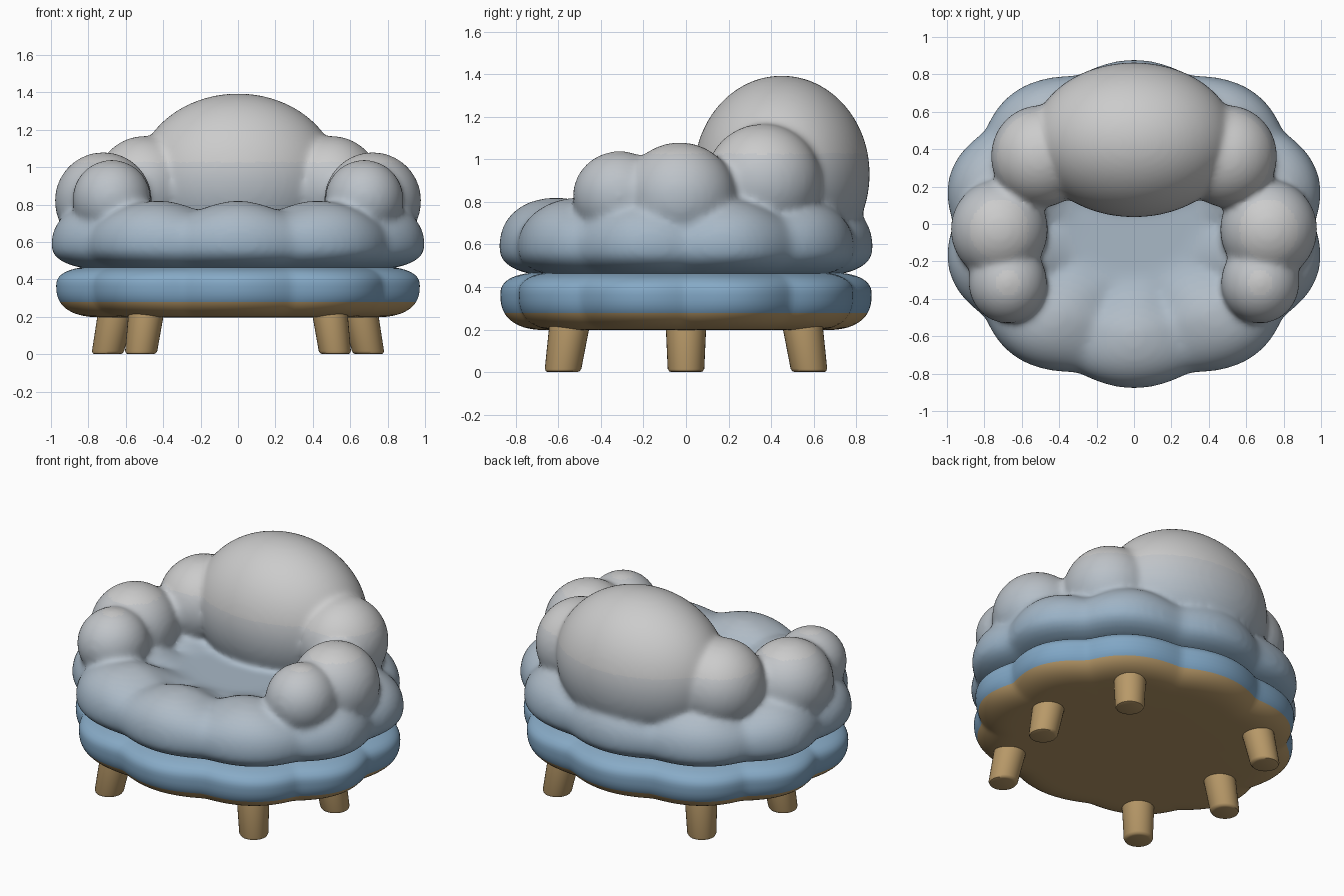
import bpy, bmesh
from math import sin, cos, pi, sqrt, radians
from mathutils import Matrix, Vector

if "Cube" in bpy.data.objects:
    bpy.data.objects.remove(bpy.data.objects["Cube"])

mats = {}


def material(name, rgb):
    if name not in mats:
        mats[name] = bpy.data.materials.new(name)
        mats[name].diffuse_color = (*rgb, 1)
    return mats[name]


WOOD = (0.48, 0.32, 0.14)
STOPS = [(0.25, (0.18, 0.35, 0.54)), (0.45, (0.25, 0.41, 0.57)),
         (0.6, (0.34, 0.45, 0.56)), (0.8, (0.45, 0.51, 0.57)), (1.1, (0.58, 0.58, 0.585))]
BANDS = 40


def gradient(z):
    for (z0, a), (z1, b) in zip(STOPS, STOPS[1:]):
        if z <= z1:
            return Vector(a).lerp(Vector(b), (z - z0) / (z1 - z0))
    return Vector(STOPS[-1][1])


def paint(ob, wood_below=0.0):
    # blue to grey by height, wood colour on the underside
    z0, z1 = STOPS[0][0], STOPS[-1][0]
    ob.data.materials.clear()
    for i in range(BANDS + 1):
        ob.data.materials.append(material(f"fabric_{i}", gradient(z0 + (z1 - z0) * i / BANDS)))
    ob.data.materials.append(material("wood", WOOD))
    for p in ob.data.polygons:
        i = round((p.center.z - z0) / (z1 - z0) * BANDS)
        p.material_index = BANDS + 1 if p.center.z < wood_below else min(max(i, 0), BANDS)


def finish(name, bm):
    bmesh.ops.recalc_face_normals(bm, faces=bm.faces)
    me = bpy.data.meshes.new(name)
    bm.to_mesh(me)
    bm.free()
    me.shade_smooth()
    ob = bpy.data.objects.new(name, me)
    bpy.context.collection.objects.link(ob)
    return ob


def select(obs):
    bpy.ops.object.select_all(action='DESELECT')
    for ob in obs:
        ob.select_set(True)
    bpy.context.view_layer.objects.active = obs[0]


def loft(name, rings):
    # skin a stack of closed rings and cap both ends
    bm = bmesh.new()
    loops = [[bm.verts.new(p) for p in ring] for ring in rings]
    n = len(loops[0])
    for a, b in zip(loops, loops[1:]):
        for i in range(n):
            j = (i + 1) % n
            bm.faces.new((a[i], a[j], b[j], b[i]))
    bm.faces.new(loops[0])
    bm.faces.new(loops[-1])
    return finish(name, bm)


def cushion(name, a, b, profile, dip):
    # ten-lobed cushion: profile is (radius fraction, z, top weight)
    n = 240
    rings = []
    for f, z, w in profile:
        ring = []
        for k in range(n):
            t = 2 * pi * k / n
            notch = 1 - sqrt(cos(5 * (t - pi / 2)) ** 2 + 0.01)
            r = f * (1 - 0.06 * notch * f + 0.02 * sin(2 * t) ** 2)
            ring.append((a * r * cos(t), b * r * sin(t), z - dip * notch * w))
        rings.append(ring)
    return loft(name, rings)


def rim(fc, zc, up, down, power, steps=28):
    # full rounded outer edge from the crest round to the underside
    out = []
    for i in range(steps + 1):
        t = pi / 2 - pi * i / steps
        s, c = sin(t), max(cos(t), 0)
        h = abs(s) ** power * (up if s > 0 else -down)
        out.append((fc + (1 - fc) * c ** power, zc + h, max(s, 0)))
    return out


def puff(name, c, r):
    bm = bmesh.new()
    m = Matrix.Translation(c) @ Matrix.Diagonal((*r, 1))
    bmesh.ops.create_uvsphere(bm, u_segments=64, v_segments=40, radius=1, matrix=m)
    return finish(name, bm)


# base cushion with wooden underside
base_profile = [(f, 0.47, 0) for f in (0.02, 0.4)] + rim(0.74, 0.365, 0.105, 0.168, 0.8) + \
               [(0.4, 0.197, 0), (0.02, 0.197, 0)]
paint(cushion("base", 0.998, 0.872, base_profile, 0.0), 0.275)

# seat cushion with a raised rim and sunken middle
hollow = []
for i in range(30):
    f = 0.01 + 0.67 * i / 30
    u = min(max((f - 0.28) / 0.4, 0), 1)
    v = min(max((f - 0.30) / 0.25, 0), 1)
    hollow.append((f, 0.70 + 0.12 * u * u * (3 - 2 * u), v * v * (3 - 2 * v)))
seat_profile = hollow + rim(0.68, 0.58, 0.24, 0.13, 0.88) + [(0.3, 0.45, 0), (0.01, 0.45, 0)]
seat = cushion("upholstery", 1.025, 0.878, seat_profile, 0.055)

# backrest puffs and two puffs per armrest
puffs = [puff("backrest", (0, 0.45, 0.93), (0.545, 0.414, 0.464))]
for s in (-1, 1):
    puffs += [puff("back_side", (s * 0.5, 0.362, 0.895), (0.265, 0.273, 0.272)),
              puff("arm_rear", (s * 0.72, -0.03, 0.82), (0.26, 0.267, 0.26)),
              puff("arm_front", (s * 0.675, -0.312, 0.828), (0.21, 0.22, 0.211))]

# fuse seat, back and arms into one soft form
select([seat] + puffs)
bpy.ops.object.join()
rem = seat.modifiers.new("fuse", 'REMESH')
rem.mode, rem.voxel_size, rem.use_smooth_shade = 'VOXEL', 0.017, True
sm = seat.modifiers.new("soften", 'SMOOTH')
sm.factor, sm.iterations = 0.5, 16
for m in ("fuse", "soften"):
    bpy.ops.object.modifier_apply(modifier=m)
seat.data.shade_smooth()
paint(seat)

# six splayed legs
leg_rings = [(0, 0.068), (0.004, 0.079), (0.016, 0.086), (0.3, 0.099)]
for x, y, name in ((0.52, -0.58, "front"), (0.698, 0, "middle"), (0.52, 0.58, "back")):
    for s, side in ((-1, "left"), (1, "right")):
        out = Vector((s * x, y)).normalized() * 0.2
        leg = loft(f"{name}_{side}_leg", [
            [(s * x - out.x * z + r * cos(2 * pi * k / 32),
              y - out.y * z + r * sin(2 * pi * k / 32), z) for k in range(32)]
            for z, r in leg_rings])
        leg.data.materials.append(material("wood", WOOD))
        select([leg])
        bpy.ops.object.shade_smooth_by_angle(angle=radians(40))

for m in bpy.data.materials:
    if m.users and not m.is_grease_pencil:
        m.use_nodes = True
        m.node_tree.nodes["Principled BSDF"].inputs["Base Color"].default_value = m.diffuse_color
